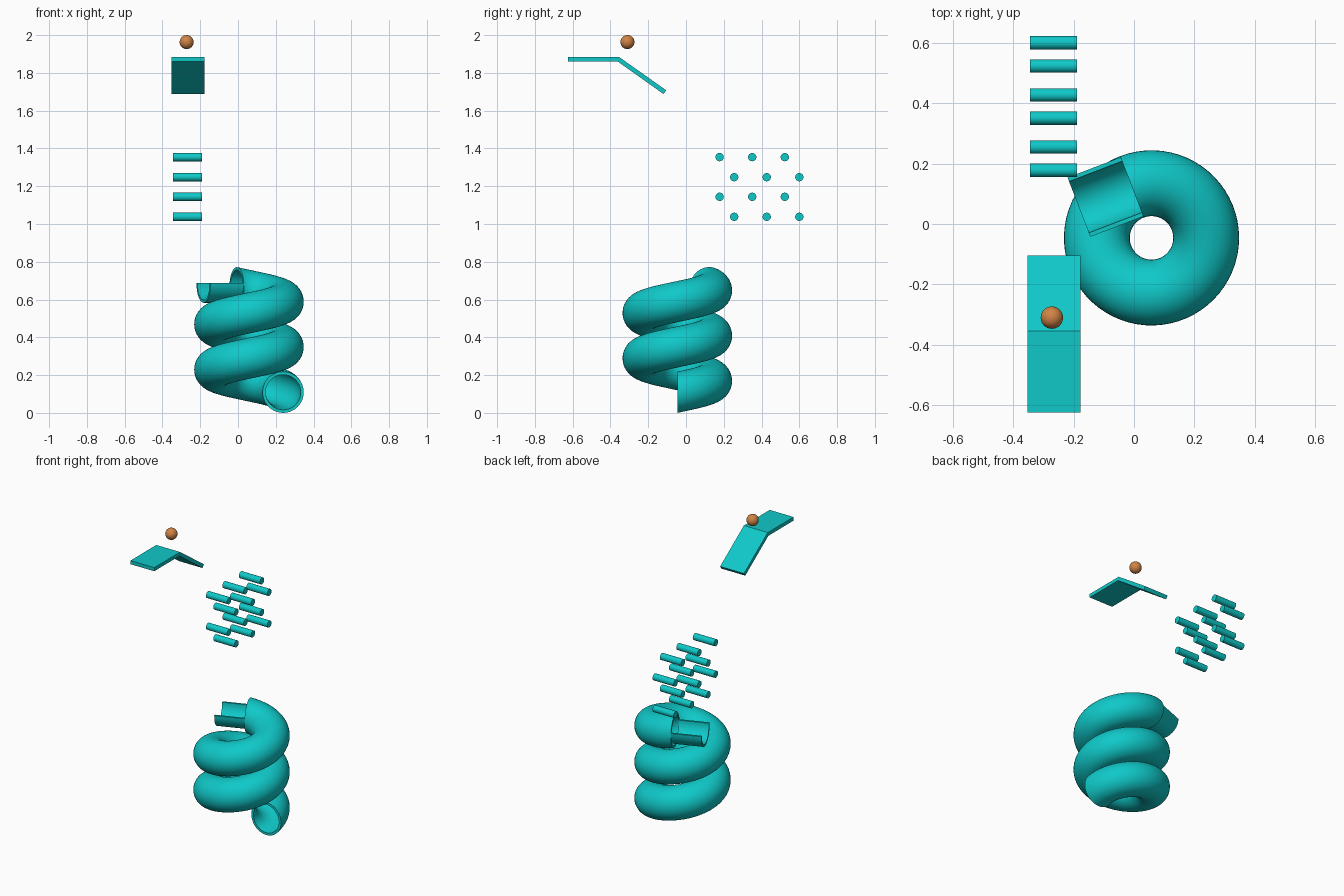
import bpy, bmesh, math
from math import sin, cos, pi, radians
from mathutils import Vector

if "Cube" in bpy.data.objects:
    bpy.data.objects.remove(bpy.data.objects["Cube"])


def material(name, rgb):
    m = bpy.data.materials.new(name)
    m.diffuse_color = (*rgb, 1)
    m.use_nodes = True
    m.node_tree.nodes["Principled BSDF"].inputs["Base Color"].default_value = m.diffuse_color
    return m


teal = material("teal", (0.005, 0.58, 0.58))
copper = material("copper_orange", (0.63, 0.23, 0.06))


def finish(obj, name, mat):
    obj.name = name
    obj.data.materials.append(mat)
    bpy.ops.object.select_all(action='DESELECT')
    obj.select_set(True)
    bpy.context.view_layer.objects.active = obj
    bpy.ops.object.shade_smooth_by_angle(angle=radians(35))
    return obj


def loft(name, rings, closed, mat):
    """Skin a looping list of rings; open rings get a face on each rim."""
    bm = bmesh.new()
    vs = [[bm.verts.new(p) for p in r] for r in rings]
    n, m = len(vs), len(vs[0])
    for i in range(n):
        a, b = vs[i], vs[(i + 1) % n]
        for j in range(m if closed else m - 1):
            k = (j + 1) % m
            bm.faces.new((a[j], a[k], b[k], b[j]))
    if not closed:
        bm.faces.new([r[0] for r in vs])
        bm.faces.new([r[-1] for r in vs])
    bmesh.ops.recalc_face_normals(bm, faces=bm.faces)
    me = bpy.data.meshes.new(name)
    bm.to_mesh(me)
    bm.free()
    obj = bpy.data.objects.new(name, me)
    bpy.context.collection.objects.link(obj)
    return finish(obj, name, mat)


# Hollow spiral tube: outer skin up, inner skin back down
CENTRE = Vector((0.058, -0.046, 0.109))
MAJOR, PITCH, R_OUT, R_IN = 0.181, 0.24, 0.109, 0.093
END = radians(720 + 111)


def section(angle, r, start=0, stop=2 * pi, count=40, dz=0.0):
    """Arc in the vertical plane through the spiral axis."""
    radial = Vector((cos(angle), sin(angle), 0))
    mid = CENTRE + radial * MAJOR + Vector((0, 0, PITCH * angle / (2 * pi) + dz))
    return [mid + radial * (r * cos(t)) + Vector((0, 0, r * sin(t)))
            for t in (start + (stop - start) * i / count for i in range(count + 1))]


STEPS = 150
angles = [END * i / STEPS for i in range(STEPS + 1)]
rings = [section(a, R_OUT)[:-1] for a in angles]
rings += [section(a, R_IN)[:-1] for a in reversed(angles)]
loft("spiral_tube", rings, True, teal)

# Half-pipe catching trough at the top of the tube
out = Vector((-sin(END), cos(END), 0)) * 0.188
outer = section(END, 0.105, pi, 2 * pi, 24, 0.025)
inner = section(END, 0.091, pi, 2 * pi, 24, 0.025)
loft("catch_trough",
     [outer, [p + out for p in outer], [p + out for p in inner], inner],
     False, teal)

# Bent launch ramp
profile = [(-0.625, 1.884), (-0.354, 1.884), (-0.105, 1.708),
           (-0.119, 1.688), (-0.361, 1.86), (-0.625, 1.86)]
loft("launch_ramp", [[(x, y, z) for x in (-0.352, -0.177)] for y, z in profile],
     False, teal)

# Staggered rows of pegs
for row, z in enumerate((1.354, 1.248, 1.144, 1.038)):
    for col in range(3):
        y = 0.178 + 0.1725 * col + 0.077 * (row % 2)
        bpy.ops.mesh.primitive_cylinder_add(vertices=32, radius=0.022, depth=0.155,
                                            location=(-0.267, y, z),
                                            rotation=(0, pi / 2, 0))
        finish(bpy.context.object, f"peg_{row + 1}_{col + 1}", teal)

# Ball above the ramp
bpy.ops.mesh.primitive_uv_sphere_add(segments=40, ring_count=24, radius=0.037,
                                     location=(-0.272, -0.31, 1.963))
finish(bpy.context.object, "ball", copper)
